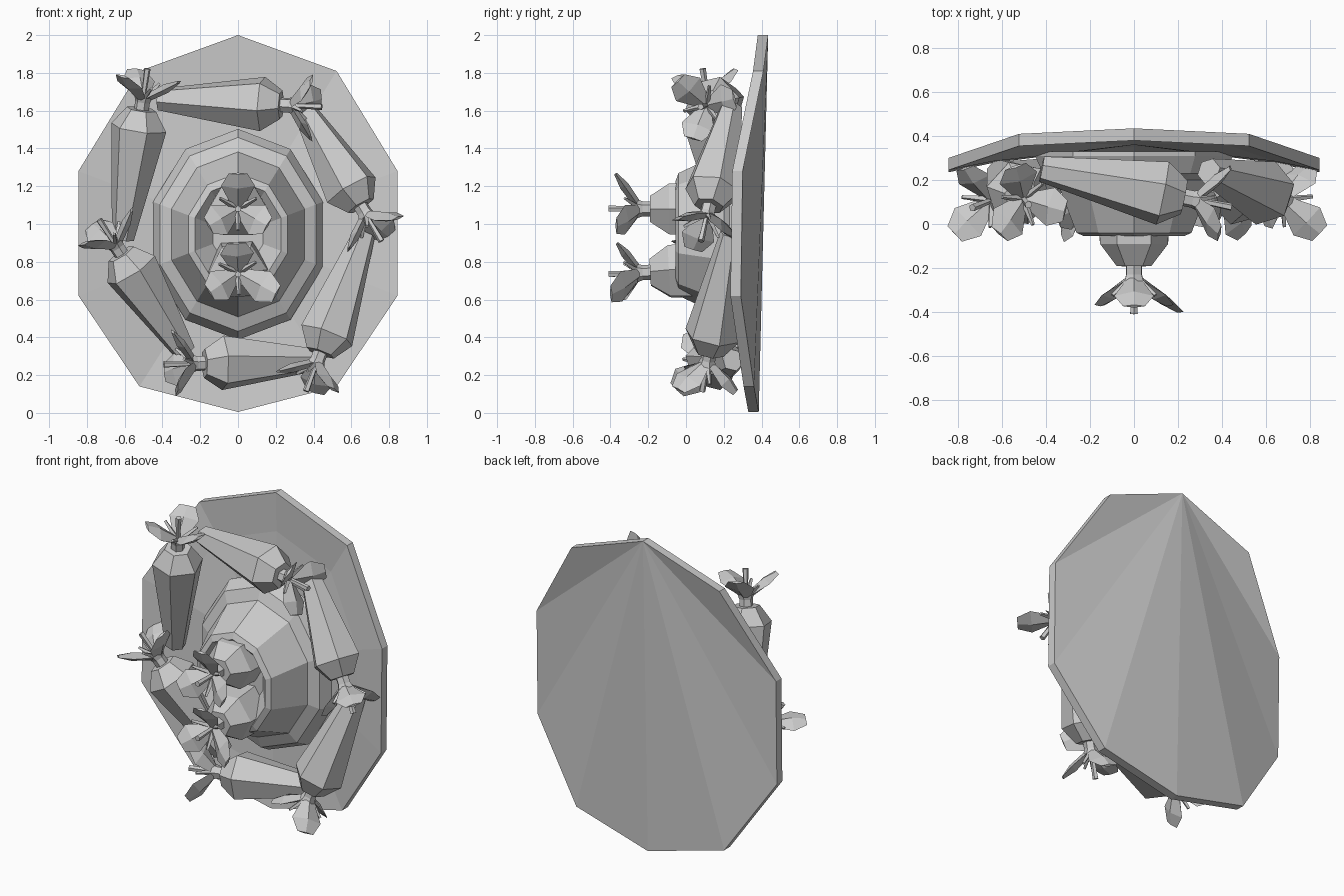
import bpy, bmesh, math
from mathutils import Vector

if "Cube" in bpy.data.objects:
    bpy.data.objects.remove(bpy.data.objects["Cube"])


def finish(bm, name):
    bmesh.ops.recalc_face_normals(bm, faces=bm.faces)
    me = bpy.data.meshes.new(name)
    bm.to_mesh(me)
    bm.free()
    ob = bpy.data.objects.new(name, me)
    bpy.context.collection.objects.link(ob)
    return ob


def bridge(bm, a, b):
    n = len(a)
    for i in range(n):
        bm.faces.new((a[i], a[(i + 1) % n], b[(i + 1) % n], b[i]))


def loft(bm, start, axis, side, sections, n):
    """Closed loft along axis; sections are (distance, half width, half depth)."""
    axis = axis.normalized()
    side = (side - axis * side.dot(axis)).normalized()
    up = axis.cross(side)
    rings = []
    for d, w, h in sections:
        rings.append([bm.verts.new(start + axis * d
                                   + side * (w * math.cos(2 * math.pi * i / n))
                                   + up * (h * math.sin(2 * math.pi * i / n)))
                      for i in range(n)])
    for a, b in zip(rings, rings[1:]):
        bridge(bm, a, b)
    bm.faces.new(rings[0])
    bm.faces.new(rings[-1])


ANG = [math.radians(36 * i) for i in range(10)]

# plate: bent ten-sided dish, sides swept forward
half_y = [.435, .41, .30, .29, .36, .385]
half_z = [2.0, 1.81, 1.28, .62, .14, .005]
rim_y = half_y + half_y[4:0:-1]
rim_z = half_z + half_z[4:0:-1]
bm = bmesh.new()


def plate_ring(f, dy):
    return [bm.verts.new((.888 * f * math.sin(a), .405 + (y - .405) * f - dy,
                          .96 + (z - .96) * f))
            for a, y, z in zip(ANG, rim_y, rim_z)]


back = plate_ring(1, 0)
front = plate_ring(1, .055)
floor = plate_ring(.76, .04)
bridge(bm, back, front)
bridge(bm, front, floor)
mid = bm.verts.new((0, .36, .96))
for i in range(10):
    bm.faces.new((floor[i], floor[(i + 1) % 10], mid))
for i in range(1, 9):
    bm.faces.new((back[0], back[i], back[i + 1]))
finish(bm, "plate")

# bowl: stepped foot, long tapering wall and a hollow mouth facing forward
bm = bmesh.new()
profile = [(.473, .33), (.473, .31), (.435, .23), (.37, .20), (.275, -.04),
           (.24, -.055), (.14, .06)]
rings = [[bm.verts.new((r * math.sin(a), y, .945 + 1.18 * r * math.cos(a)))
          for a in ANG] for r, y in profile]
for a, b in zip(rings, rings[1:]):
    bridge(bm, a, b)
bm.faces.new(rings[0])
bm.faces.new(rings[-1])
finish(bm, "bowl")


def flower_pod(name, tail, shoulder, ref, r_tail, r_max, lengths, spread=.95, turn=0):
    """Tapered pod with a narrow neck, three broad petals and thin stamens."""
    tail, shoulder, ref = Vector(tail), Vector(shoulder), Vector(ref)
    axis = shoulder - tail
    L = axis.length
    axis.normalize()
    ref = (ref - axis * ref.dot(axis)).normalized()
    up = axis.cross(ref)
    bm = bmesh.new()
    body_side = ref * math.cos(turn) + up * math.sin(turn)
    loft(bm, tail, axis, body_side, [(0, r_tail, r_tail), (L, r_max, r_max),
                                     (L + .10, .08, .08)], 6)
    loft(bm, tail, axis, ref, [(L + .08, .04, .04), (L + .14, .04, .04),
                               (L + .17, .05, .05)], 6)
    heart = shoulder + axis * .15
    for k, petal in enumerate(lengths):
        a = 2 * math.pi * k / 3
        radial = ref * math.cos(a) + up * math.sin(a)
        direction = axis * math.cos(spread) + radial * math.sin(spread)
        loft(bm, heart, direction, axis.cross(radial),
             [(0, .025, .02), (petal * .65, .09, .025), (petal, .05, .008)], 4)
        # thin stamens between the petals
        a += math.pi / 3
        radial = ref * math.cos(a) + up * math.sin(a)
        loft(bm, heart, axis * .6 + radial * .8, axis,
             [(0, .018, .018), (.14, .009, .009)], 4)
    loft(bm, heart, axis, ref, [(0, .012, .012), (.17, .018, .018)], 5)
    finish(bm, name)


# six pods lying around the rim, head to tail
ring_pods = [
    ((-.42, .25, 1.66), (.13, .14, 1.635)),
    ((.34, .24, 1.62), (.60, .14, 1.18)),
    ((.67, .24, .95), (.47, .14, .41)),
    ((.42, .25, .28), (-.08, .14, .265)),
    ((-.28, .25, .32), (-.565, .14, .76)),
    ((-.61, .24, .92), (-.525, .14, 1.51)),
]
for i, (tail, shoulder) in enumerate(ring_pods):
    out = Vector((shoulder[0], 0, shoulder[2] - .95)).normalized()
    flower_pod(f"rim_pod_{i + 1}", tail, shoulder, out + Vector((0, -1.0, 0)),
               .06, .15, (.23, .22, .22))

# two pods standing in the bowl, facing forward
flower_pod("bowl_pod_upper", (0, .1, 1.08), (0, -.09, 1.08), (0, 0, 1), .16, .155,
           (.23, .22, .22), turn=math.pi / 2)
flower_pod("bowl_pod_lower", (0, .1, .76), (0, -.09, .75), (-.05, 0, 1), .17, .155,
           (.2, .22, .28), turn=math.pi / 2)
